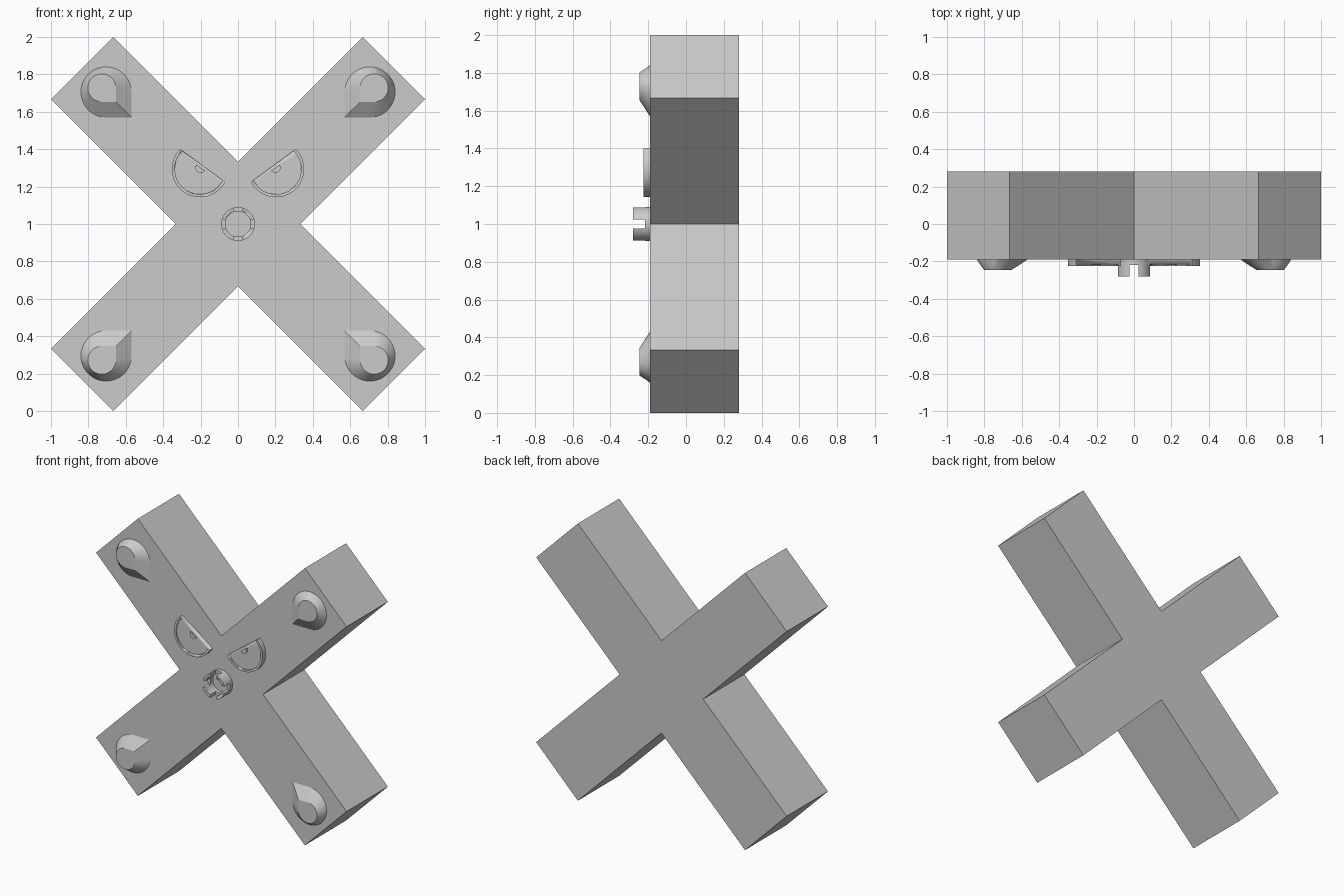
import bpy, bmesh
from math import sin, cos, radians

if "Cube" in bpy.data.objects:
    bpy.data.objects.remove(bpy.data.objects["Cube"])

FACE = -0.19  # y of the body's front face


def loft(name, layers, smooth=True):
    """Closed solid through equal-length (x, z) outlines placed at given y."""
    bm = bmesh.new()
    rings = [[bm.verts.new((x, y, z)) for x, z in pts] for pts, y in layers]
    n = len(rings[0])
    for a, b in zip(rings, rings[1:]):
        for i in range(n):
            j = (i + 1) % n
            bm.faces.new((a[i], a[j], b[j], b[i]))
    bm.faces.new(rings[0])
    bm.faces.new(rings[-1])
    bmesh.ops.recalc_face_normals(bm, faces=bm.faces)
    mesh = bpy.data.meshes.new(name)
    bm.to_mesh(mesh)
    bm.free()
    ob = bpy.data.objects.new(name, mesh)
    bpy.context.collection.objects.link(ob)
    if smooth:
        select(ob)
        bpy.ops.object.shade_smooth_by_angle(angle=radians(30))
    return ob


def select(ob):
    bpy.ops.object.select_all(action='DESELECT')
    ob.select_set(True)
    bpy.context.view_layer.objects.active = ob


def prism(name, pts, y0, y1, smooth=True):
    return loft(name, [(pts, y0), (pts, y1)], smooth)


def cut(ob, cutter):
    cutter.hide_render = True
    mod = ob.modifiers.new("cut", 'BOOLEAN')
    mod.object = cutter
    mod.solver = 'EXACT'
    select(ob)
    bpy.ops.object.modifier_apply(modifier=mod.name)
    bpy.data.objects.remove(cutter)


def arc(cx, cz, r, a0, a1, n):
    return [(cx + r * cos(radians(a0 + (a1 - a0) * i / n)),
             cz + r * sin(radians(a0 + (a1 - a0) * i / n))) for i in range(n + 1)]


def box(cx, cz, hx, hz):
    return [(cx - hx, cz - hz), (cx + hx, cz - hz), (cx + hx, cz + hz), (cx - hx, cz + hz)]


def side(pts, s):
    return [(s * x, z) for x, z in pts]


# Cross-shaped body
t = 1 / 3
right = [(0, 2 * t), (2 * t, 0), (1, t), (t, 1), (1, 5 * t), (2 * t, 2), (0, 4 * t)]
left = [(-x, z) for x, z in reversed(right[1:-1])]
prism("cross_body", right + left, FACE, 0.28, smooth=False)

# Teardrop pads on the four arm ends, tips toward the centre
drop = arc(0, 0, 1, 0, 270, 36) + [(1, -1)]
for sx in (1, -1):
    for sz in (1, -1):
        def place(scale, cx, cz):
            return [(-sx * (cx + scale * x), 1 + sz * (cz + scale * z)) for x, z in drop]
        loft("teardrop_pad", [(place(0.135, -0.705, 0.705), FACE + 0.01),
                              (place(0.135, -0.705, 0.705), FACE),
                              (place(0.075, -0.728, 0.728), -0.245)])

# Angry half-round eyes with raised rim and pupil
for s in (1, -1):
    eye = prism("eye", side(arc(-0.203, 1.294, 0.151, 135, 332.5, 32), s), FACE + 0.01, -0.225)
    cut(eye, prism("eye_cutter", side(arc(-0.203, 1.294, 0.135, 132, 335.5, 32), s), -0.216, -0.3))
    prism("pupil", side(arc(-0.2, 1.301, 0.028, 144, 324, 10), s), FACE, -0.225)

# Notched nose ring
nose = prism("nose_ring", arc(0, 1, 0.09, 0, 352.5, 47), FACE + 0.01, -0.28)
cut(nose, prism("hole_cutter", arc(0, 1, 0.068, 0, 352.5, 47), FACE + 0.002, -0.4))
cut(nose, prism("notch_cutter", box(0, 1, 0.025, 0.2), -0.218, -0.4, False))
cut(nose, prism("notch_cutter", box(0, 1, 0.2, 0.025), -0.218, -0.4, False))
